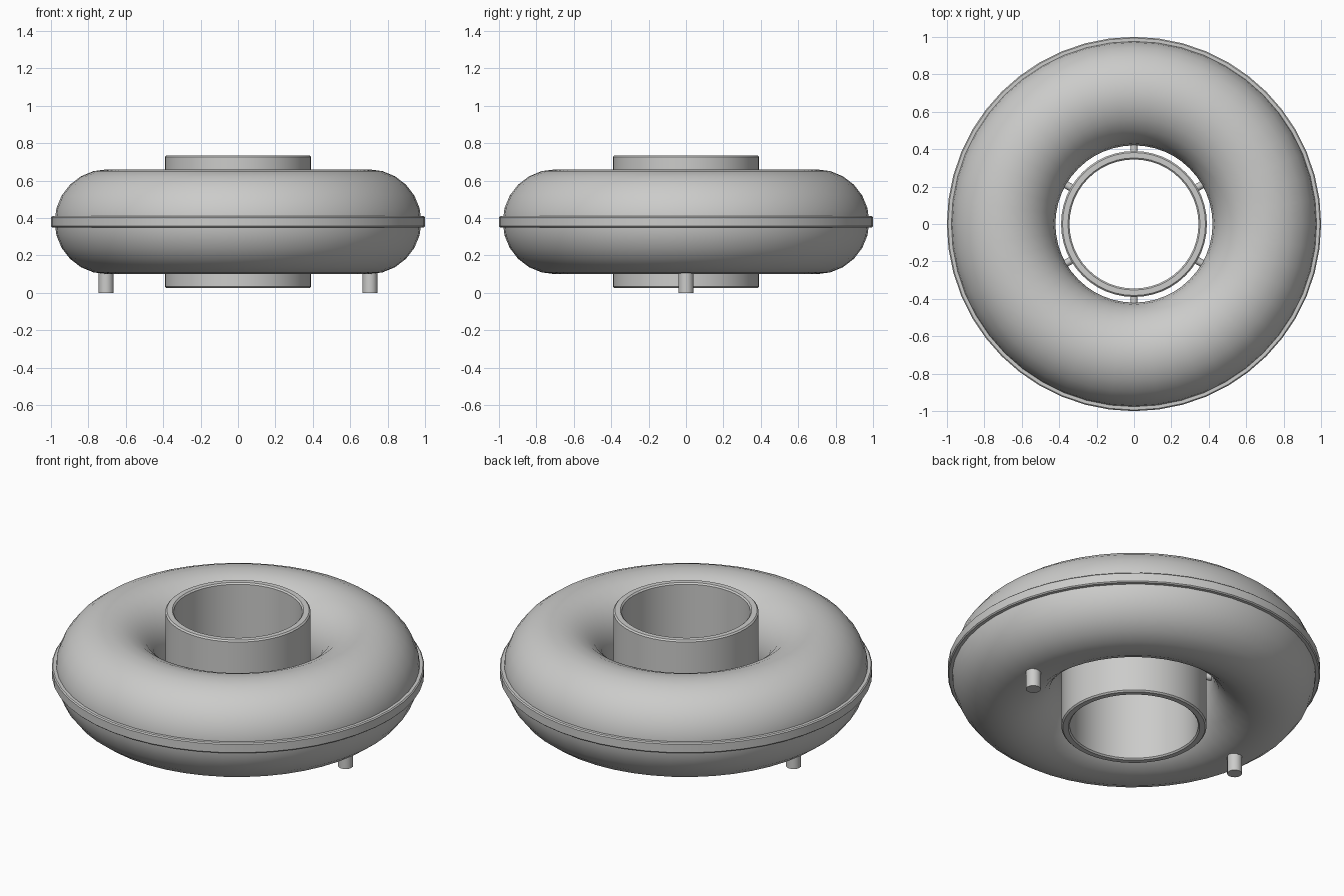
import bpy
import math
from mathutils import Matrix, Vector

if "Cube" in bpy.data.objects:
    bpy.data.objects.remove(bpy.data.objects["Cube"], do_unlink=True)

# Single painted-metal colour
grey = bpy.data.materials.new("light grey")
grey.use_nodes = True
COLOUR = (0.6, 0.6, 0.59, 1)
grey.diffuse_color = COLOUR
grey.node_tree.nodes["Principled BSDF"].inputs["Base Color"].default_value = COLOUR

MID = 0.38  # height of the ring's centre plane


def finish(name, angle=30):
    ob = bpy.context.object
    ob.name = ob.data.name = name
    ob.data.materials.clear()
    ob.data.materials.append(grey)
    bpy.ops.object.shade_smooth_by_angle(angle=math.radians(angle))
    return ob


def sleeve(name, inner, outer, low, high, bevel, sides):
    """Hollow cylinder with chamfered rims, lathed from a profile."""
    b = bevel
    profile = [(inner, low + b), (inner + b, low), (outer - b, low), (outer, low + b),
               (outer, high - b), (outer - b, high), (inner + b, high), (inner, high - b)]
    n = len(profile)
    verts, faces = [], []
    for i in range(sides):
        a = math.tau * i / sides
        verts += [(r * math.cos(a), r * math.sin(a), z) for r, z in profile]
        j = (i + 1) % sides
        for k in range(n):
            m = (k + 1) % n
            faces.append((i * n + k, j * n + k, j * n + m, i * n + m))
    mesh = bpy.data.meshes.new(name)
    mesh.from_pydata(verts, [], faces)
    ob = bpy.data.objects.new(name, mesh)
    bpy.context.collection.objects.link(ob)
    bpy.ops.object.select_all(action="DESELECT")
    ob.select_set(True)
    bpy.context.view_layer.objects.active = ob
    return finish(name)


def rod(name, start, end, radius):
    start, end = Vector(start), Vector(end)
    axis = end - start
    bpy.ops.mesh.primitive_cylinder_add(
        vertices=16, radius=radius, depth=axis.length, location=(start + end) / 2,
        rotation=axis.to_track_quat("Z", "Y").to_euler())
    return finish(name)


# Main ring body
bpy.ops.mesh.primitive_torus_add(major_radius=0.7, minor_radius=0.28, major_segments=48,
                                 minor_segments=24, location=(0, 0, MID))
finish("ring_body", 40)

# Band around the equator and the central tube
sleeve("equator_band", 0.95, 1.0, MID - 0.03, MID + 0.03, 0.006, 48)
sleeve("central_tube", 0.345, 0.39, 0.025, 0.735, 0.008, 48)

# Spokes joining the tube to the ring
for i in range(6):
    turn = Matrix.Rotation(math.radians(30 + 60 * i), 3, "Z")
    rod(f"spoke_{i + 1}", turn @ Vector((0.37, 0, MID)), turn @ Vector((0.46, 0, MID)), 0.02)

# Pegs under the ring
for side, x in (("left", 0.705), ("right", -0.705)):
    rod(f"{side}_peg", (x, 0, 0), (x, 0, 0.16), 0.04)
